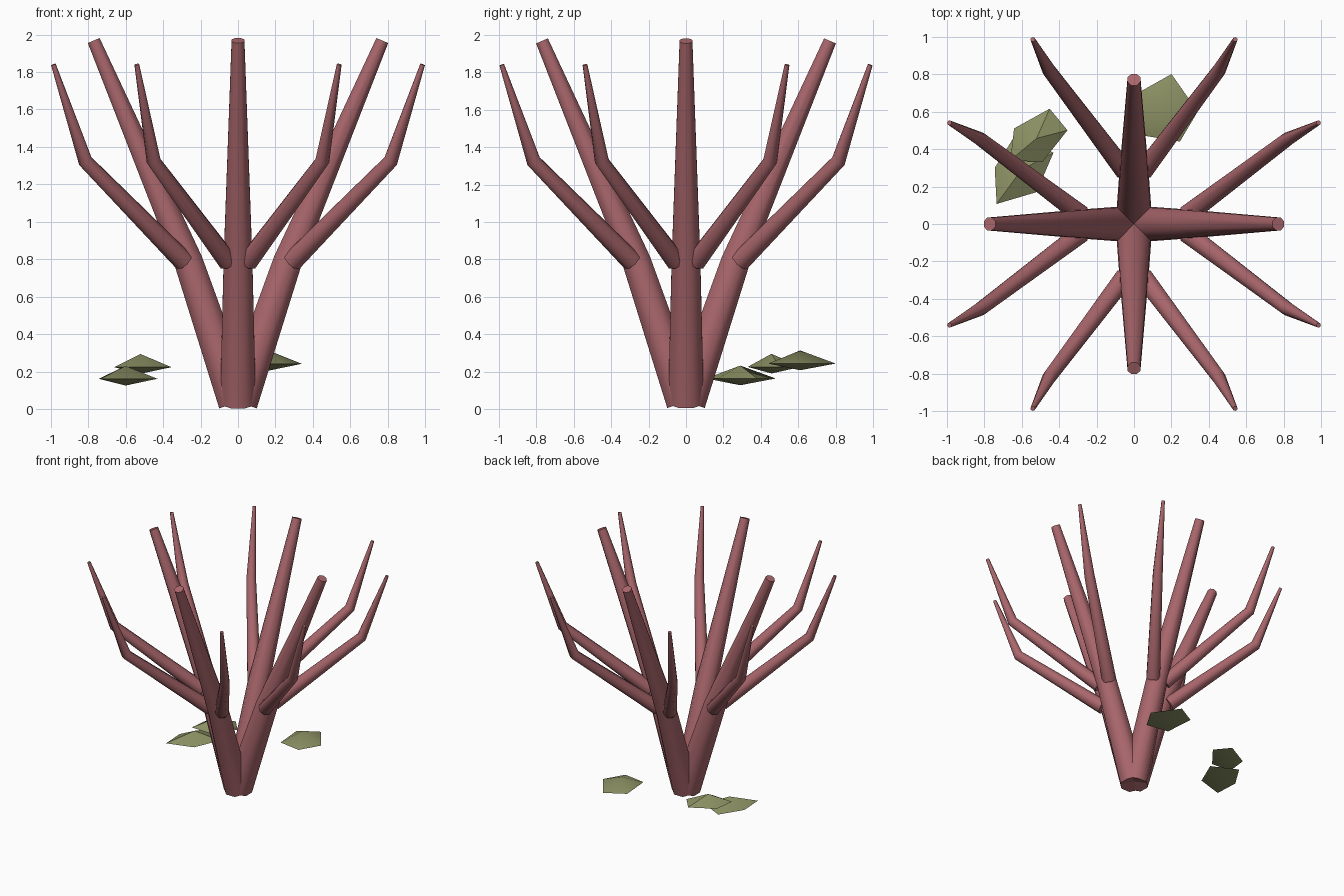
import bpy
import bmesh
from math import cos, sin, tau, pi, radians
from mathutils import Vector, Matrix

cube = bpy.data.objects.get("Cube")
if cube:
    bpy.data.objects.remove(cube, do_unlink=True)


def make_material(name, rgb):
    mat = bpy.data.materials.new(name)
    mat.use_nodes = True
    mat.diffuse_color = (*rgb, 1)
    mat.node_tree.nodes["Principled BSDF"].inputs["Base Color"].default_value = (*rgb, 1)
    return mat


RED = make_material("dusty red bark", (0.40, 0.135, 0.15))
GREEN = make_material("olive leaf", (0.26, 0.28, 0.125))


def finish(name, bm, mat, angle):
    """Turn a bmesh into a smooth-shaded object."""
    bmesh.ops.recalc_face_normals(bm, faces=bm.faces)
    mesh = bpy.data.meshes.new(name)
    bm.to_mesh(mesh)
    bm.free()
    mesh.materials.append(mat)
    obj = bpy.data.objects.new(name, mesh)
    bpy.context.collection.objects.link(obj)
    bpy.ops.object.select_all(action="DESELECT")
    obj.select_set(True)
    bpy.context.view_layer.objects.active = obj
    bpy.ops.object.shade_smooth_by_angle(angle=radians(angle))


def limb(name, path, radii, turn, sides=8):
    """Capped, tapered tube along a bent path, turned about z."""
    spin = Matrix.Rotation(turn, 3, "Z")
    pts = [Vector(p) for p in path]
    dirs = [(b - a).normalized() for a, b in zip(pts, pts[1:])]
    bm = bmesh.new()
    rings = []
    for i, (p, r) in enumerate(zip(pts, radii)):
        axis = (dirs[max(i - 1, 0)] + dirs[min(i, len(dirs) - 1)]).normalized()
        u = Vector((0, 0, 1)).cross(axis).normalized()
        v = axis.cross(u)
        rings.append([bm.verts.new(spin @ (p + r * (u * cos(a) + v * sin(a))))
                      for a in (tau * (k + 0.5) / sides for k in range(sides))])
    for low, high in zip(rings, rings[1:]):
        for k in range(sides):
            n = (k + 1) % sides
            bm.faces.new((low[k], low[n], high[n], high[k]))
    bm.faces.new(rings[0])
    bm.faces.new(rings[-1])
    finish(name, bm, RED, 50)


def leaf(name, outline, apex, rim_z, bottom_z):
    """Flat faceted pad: a five-sided rim between two points."""
    bm = bmesh.new()
    rim = [bm.verts.new((x, y, rim_z)) for x, y in outline]
    top = bm.verts.new(apex)
    bottom = bm.verts.new((apex[0], apex[1], bottom_z))
    for a, b in zip(rim, rim[1:] + rim[:1]):
        bm.faces.new((a, b, top))
        bm.faces.new((b, a, bottom))
    finish(name, bm, GREEN, 35)


# Four bent stems, each forking into two side branches
for i, side in enumerate(("front", "left", "back", "right")):
    turn = i * pi / 2
    limb(side + "_stem",
         [(0, -0.01, 0.036), (0, -0.265, 0.79), (0, -0.77, 1.968)],
         (0.103, 0.083, 0.037), turn)
    for s, word in ((-1, "first"), (1, "second")):
        limb(f"{side}_{word}_branch",
             [(0.055 * s, -0.29, 0.79), (0.45 * s, -0.815, 1.325), (0.54 * s, -0.985, 1.84)],
             (0.055, 0.039, 0.013), turn)

# Three leaf pads behind the stems
leaf("upper_right_leaf",
     [(-0.45, 0.615), (-0.355, 0.50), (-0.49, 0.33), (-0.66, 0.34), (-0.64, 0.51)],
     (-0.52, 0.457, 0.295), 0.225, 0.19)
leaf("lower_right_leaf",
     [(-0.733, 0.107), (-0.52, 0.17), (-0.43, 0.38), (-0.63, 0.48), (-0.743, 0.30)],
     (-0.60, 0.29, 0.232), 0.163, 0.127)
leaf("left_leaf",
     [(0.20, 0.80), (0.34, 0.60), (0.245, 0.44), (0.06, 0.47), (0.04, 0.71)],
     (0.165, 0.61, 0.313), 0.243, 0.207)
